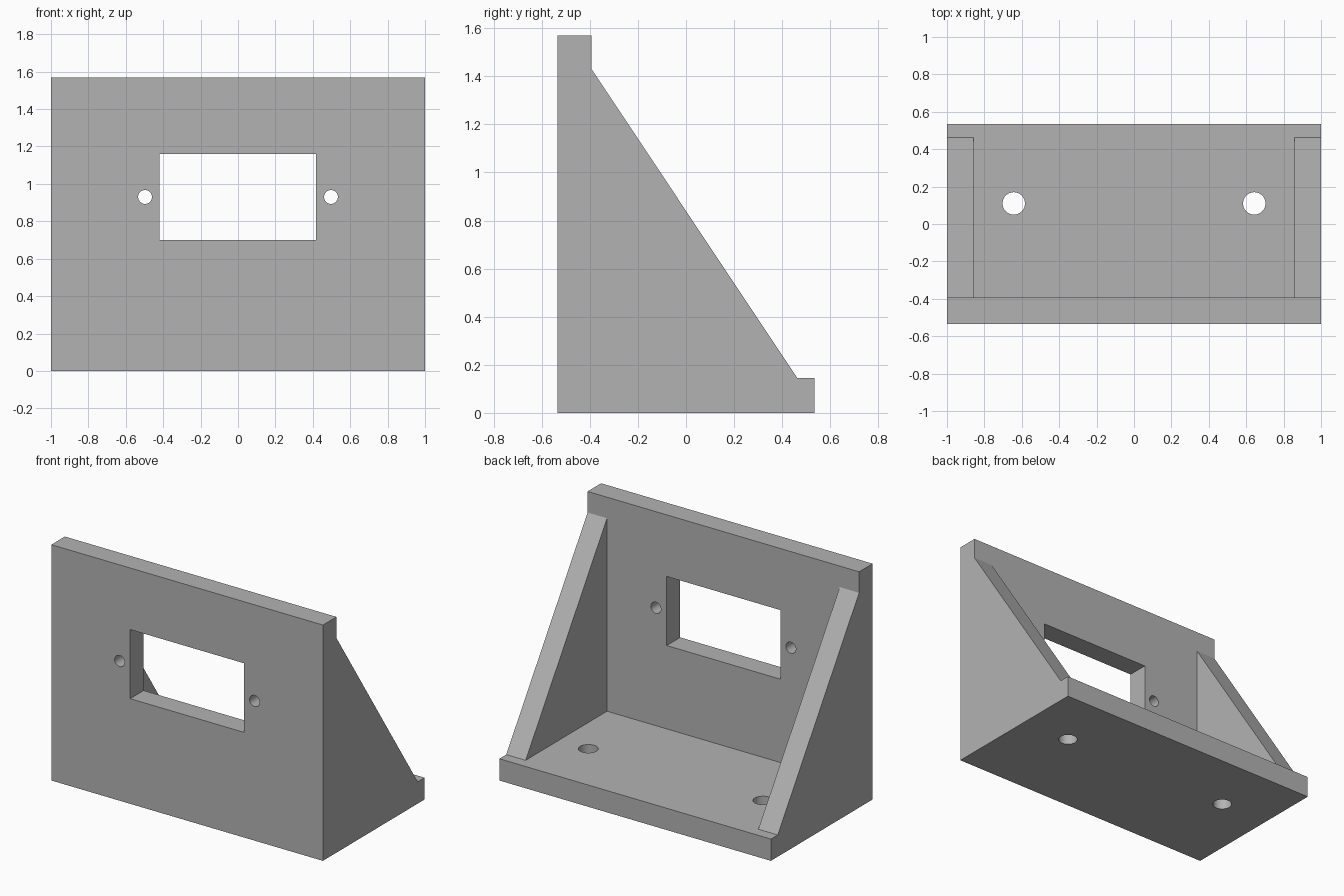
import bpy, bmesh
from math import radians
from mathutils import Matrix, Vector

default = bpy.data.objects.get("Cube")
if default:
    bpy.data.objects.remove(default, do_unlink=True)

# Main dimensions
HALF_W, HALF_D, HEIGHT = 1.0, 0.535, 1.57
PLATE_BACK, BASE_TOP = -0.393, 0.145
GUSSET_IN = 0.857

gray = bpy.data.materials.new("plain gray")
gray.use_nodes = True
color = (0.45, 0.45, 0.45, 1)
gray.diffuse_color = color
gray.node_tree.nodes["Principled BSDF"].inputs["Base Color"].default_value = color


def make_object(name, bm):
    bmesh.ops.recalc_face_normals(bm, faces=bm.faces)
    mesh = bpy.data.meshes.new(name)
    bm.to_mesh(mesh)
    bm.free()
    mesh.materials.append(gray)
    obj = bpy.data.objects.new(name, mesh)
    bpy.context.collection.objects.link(obj)
    return obj


def box(name, low, high):
    low, high = Vector(low), Vector(high)
    bm = bmesh.new()
    place = Matrix.Translation((low + high) / 2) @ Matrix.Diagonal((*(high - low), 1))
    bmesh.ops.create_cube(bm, size=1, matrix=place)
    return make_object(name, bm)


def cylinder(name, center, radius, depth, axis):
    bm = bmesh.new()
    turn = Matrix.Rotation(radians(90), 4, "X") if axis == "Y" else Matrix()
    bmesh.ops.create_cone(bm, cap_ends=True, segments=40, radius1=radius, radius2=radius,
                          depth=depth, matrix=Matrix.Translation(center) @ turn)
    return make_object(name, bm)


def cut(target, cutter):
    cutter.hide_render = True
    mod = target.modifiers.new(cutter.name, "BOOLEAN")
    mod.operation, mod.solver, mod.object = "DIFFERENCE", "EXACT", cutter
    bpy.context.view_layer.objects.active = target
    bpy.ops.object.modifier_apply(modifier=mod.name)
    bpy.data.objects.remove(cutter, do_unlink=True)


# Bracket body: side profile extruded across the full width
profile = [(-HALF_D, 0), (HALF_D, 0), (HALF_D, BASE_TOP), (0.463, BASE_TOP),
           (PLATE_BACK, 1.43), (PLATE_BACK, HEIGHT), (-HALF_D, HEIGHT)]
bm = bmesh.new()
side = bm.faces.new([bm.verts.new((-HALF_W, y, z)) for y, z in profile])
extruded = bmesh.ops.extrude_face_region(bm, geom=[side])["geom"]
bmesh.ops.translate(bm, vec=(2 * HALF_W, 0, 0),
                    verts=[v for v in extruded if isinstance(v, bmesh.types.BMVert)])
bracket = make_object("bracket", bm)

# Hollow between the two gussets
cut(bracket, box("gusset_gap", (-GUSSET_IN, PLATE_BACK, BASE_TOP), (GUSSET_IN, 1, 2)))

# Rectangular window in the upright plate
cut(bracket, box("window", (-0.42, -1, 0.70), (0.417, 0, 1.16)))

# Screw holes beside the window and mounting holes in the base
for s in (-1, 1):
    cut(bracket, cylinder("screw_hole", (s * 0.497, -0.46, 0.93), 0.037, 0.4, "Y"))
    cut(bracket, cylinder("mounting_hole", (s * 0.643, 0.11, 0.07), 0.06, 0.4, "Z"))

# Smooth hole walls, sharp plate edges
bpy.ops.object.select_all(action="DESELECT")
bracket.select_set(True)
bpy.context.view_layer.objects.active = bracket
bpy.ops.object.shade_smooth_by_angle(angle=radians(25))
